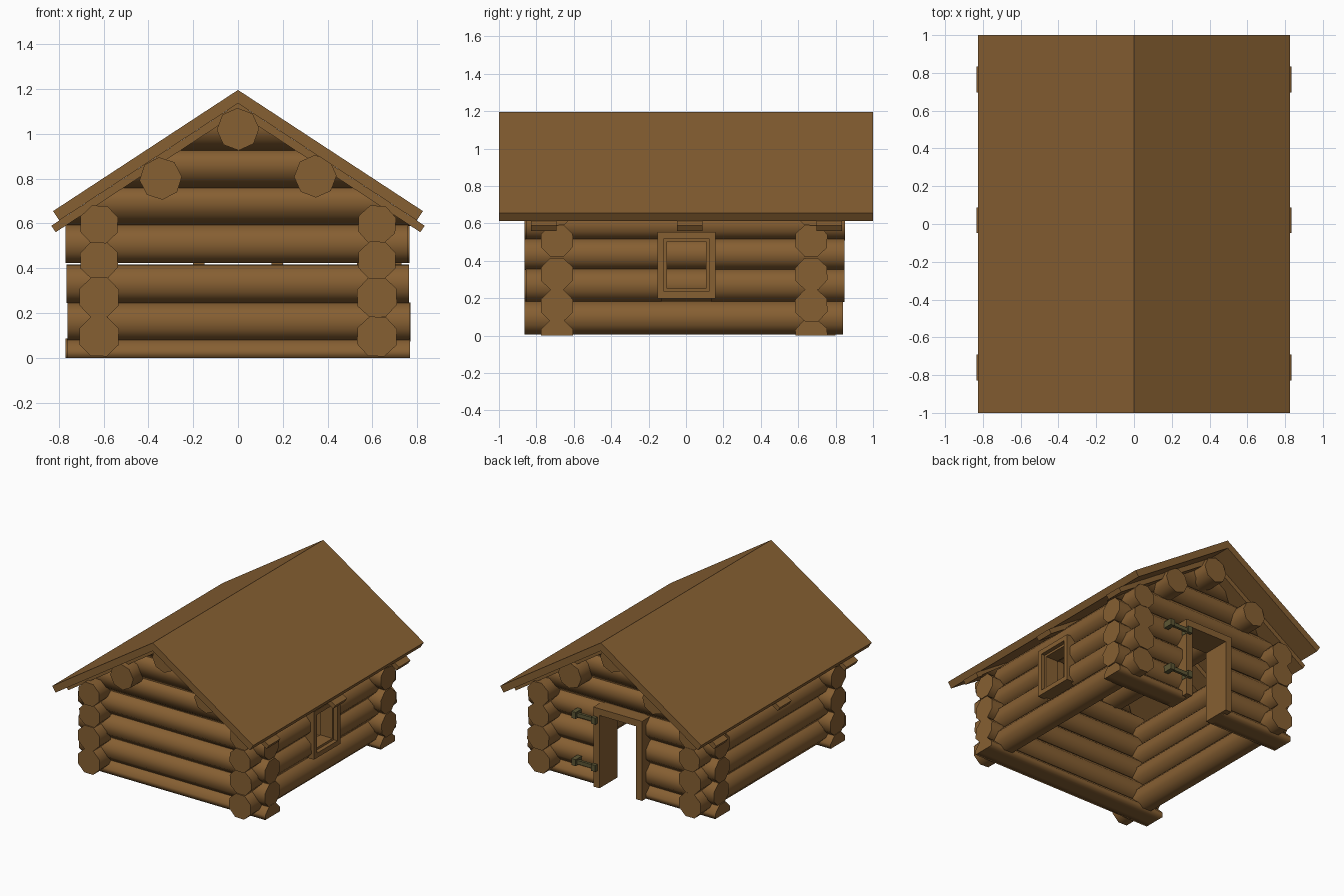
import bpy, bmesh, math, random

if "Cube" in bpy.data.objects:
    bpy.data.objects.remove(bpy.data.objects["Cube"])

random.seed(4)
SLOPE = 0.655                      # roof rise over run


def material(name, rgb):
    m = bpy.data.materials.new(name)
    m.diffuse_color = (*rgb, 1)
    m.use_nodes = True
    m.node_tree.nodes["Principled BSDF"].inputs["Base Color"].default_value = m.diffuse_color
    return m


WOOD = material("wood", (0.24, 0.115, 0.032))
METAL = material("aged_metal", (0.11, 0.095, 0.035))


def finish(bm, name, mat):
    bmesh.ops.recalc_face_normals(bm, faces=bm.faces)
    me = bpy.data.meshes.new(name)
    bm.to_mesh(me)
    bm.free()
    me.materials.append(mat)
    ob = bpy.data.objects.new(name, me)
    bpy.context.collection.objects.link(ob)
    return ob


def prism(bm, ring_a, ring_b, smooth=False):
    """Bridge two matching rings and cap both ends."""
    a = [bm.verts.new(p) for p in ring_a]
    b = [bm.verts.new(p) for p in ring_b]
    n = len(a)
    for ring in (a, b):
        cap = bm.faces.new(ring)
        for e in cap.edges:
            e.smooth = not smooth
    for i in range(n):
        j = (i + 1) % n
        bm.faces.new((a[i], a[j], b[j], b[i])).smooth = smooth


def log(name, axis, t0, t1, across, z, r=0.092, rot=22.5, gable=False):
    """Eight-sided log along x or y, flattened at the ground."""
    rot = math.radians(rot + random.uniform(-4, 4))
    prof = [(across + r * math.cos(rot + i * math.pi / 4),
             max(0, z + r * math.sin(rot + i * math.pi / 4))) for i in range(8)]

    def ring(t):
        pts = []
        for u, h in prof:
            # gable logs have ends cut to the roof slope
            s = math.copysign(max(0.01, (1.1 - h) / SLOPE), t) if gable else t
            pts.append((s, u, h) if axis == "x" else (u, s, h))
        return pts

    bm = bmesh.new()
    prism(bm, ring(t0), ring(t1), smooth=True)
    return finish(bm, name, WOOD)


def add_box(bm, x0, x1, y0, y1, z0, z1):
    prism(bm, [(x0, y0, z0), (x1, y0, z0), (x1, y1, z0), (x0, y1, z0)],
          [(x0, y0, z1), (x1, y0, z1), (x1, y1, z1), (x0, y1, z1)])


def chevron(name, y0, y1, apex, eave_x, t):
    """Bent roof slab of thickness t with square-cut eaves."""
    a = math.atan(SLOPE)
    ez = apex - eave_x * SLOPE
    bx, bz = eave_x - t * math.sin(a), ez - t * math.cos(a)
    prof = [(-eave_x, ez), (0, apex), (eave_x, ez),
            (bx, bz), (0, apex - t / math.cos(a)), (-bx, bz)]
    bm = bmesh.new()
    prism(bm, [(x, y0, z) for x, z in prof], [(x, y1, z) for x, z in prof])
    return finish(bm, name, WOOD)


def end(v):
    return v + random.uniform(-0.006, 0.006)


# side walls, with the right one broken by the window
for side, sx in (("left", -1), ("right", 1)):
    for i, z in enumerate((0.095, 0.27, 0.435, 0.595)):
        x, r = sx * 0.62, 0.095 if i < 2 else 0.09
        if side == "right" and i in (1, 2):
            log(f"right_wall_log_{i}_front", "y", end(-0.86), -0.13, x, z, r)
            log(f"right_wall_log_{i}_back", "y", 0.135, end(0.845), x, z, r)
        else:
            log(f"{side}_wall_log_{i}", "y", end(-0.86), end(0.845), x, z, r)

# front wall and back wall, the back one broken by the doorway
for i, z in enumerate((0.0, 0.16, 0.33, 0.508)):
    log(f"front_wall_log_{i}", "x", end(-0.765), end(0.765), -0.69, z)
    log(f"back_wall_log_{i}_left", "x", end(-0.765), -0.17, 0.67, z)
    log(f"back_wall_log_{i}_right", "x", 0.17, end(0.765), 0.67, z)

# gables
for side, y in (("front", -0.69), ("back", 0.67)):
    for i, z in enumerate((0.675, 0.84, 1.01)):
        log(f"{side}_gable_log_{i}", "x", -1, 1, y, z, gable=True)

# roof beams
for name, x, z in (("ridge", 0, 1.02), ("left", -0.345, 0.80), ("right", 0.345, 0.81)):
    log(f"{name}_purlin", "y", -0.87, 0.87, x, z, 0.095, rot=3)

# roof and the rafters beneath it
chevron("roof", -1, 1, 1.195, 0.825, 0.05)
for name, y in (("front", -0.76), ("middle", 0.02), ("back", 0.765)):
    chevron(f"{name}_rafter", y - 0.068, y + 0.068, 1.135, 0.833, 0.035)

# door frame
bm = bmesh.new()
for sx in (-1, 1):
    add_box(bm, min(sx * 0.2, sx * 0.15), max(sx * 0.2, sx * 0.15), 0.59, 0.8, 0, 0.54)
add_box(bm, -0.2, 0.2, 0.59, 0.8, 0.54, 0.59)
finish(bm, "door_frame", WOOD)

# door hinges: strap with a block at each end
for name, z in (("lower", 0.15), ("upper", 0.50)):
    bm = bmesh.new()
    add_box(bm, 0.17, 0.36, 0.79, 0.81, z - 0.014, z + 0.014)
    for x in (0.185, 0.345):
        add_box(bm, x - 0.018, x + 0.018, 0.74, 0.825, z - 0.024, z + 0.024)
    finish(bm, f"{name}_hinge", METAL)


# window: outer casing and a slimmer recessed sash
def window_frame(name, x0, x1, y0, y1, z0, z1, w):
    bm = bmesh.new()
    add_box(bm, x0, x1, y0, y0 + w, z0, z1)
    add_box(bm, x0, x1, y1 - w, y1, z0, z1)
    add_box(bm, x0, x1, y0 + w, y1 - w, z0, z0 + w)
    add_box(bm, x0, x1, y0 + w, y1 - w, z1 - w, z1)
    finish(bm, name, WOOD)


window_frame("window_casing", 0.53, 0.73, -0.153, 0.157, 0.20, 0.555, 0.035)
window_frame("window_sash", 0.60, 0.70, -0.118, 0.122, 0.235, 0.52, 0.016)
